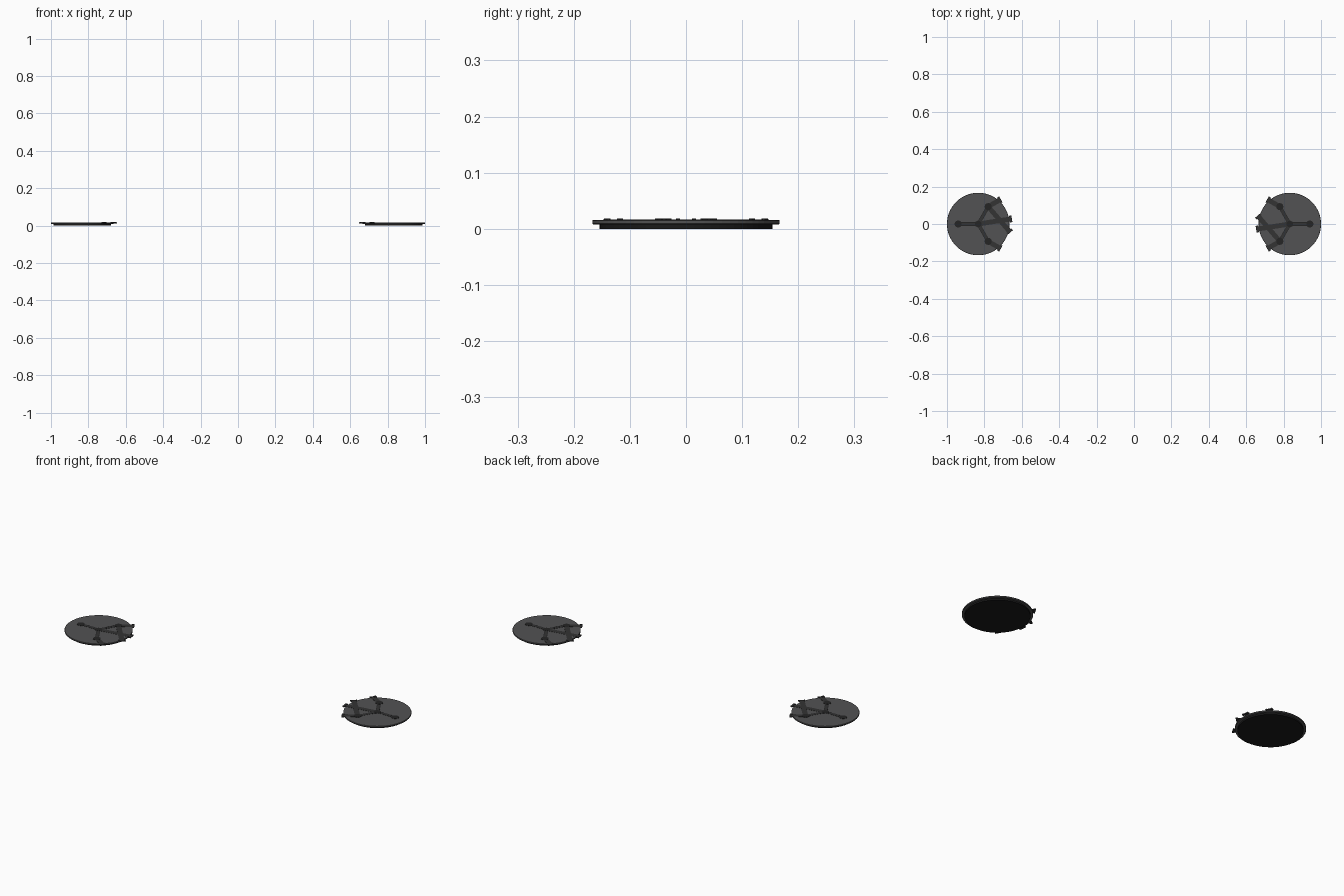
import bpy, bmesh
from math import pi, cos, sin, atan2, hypot
from mathutils import Matrix, Vector

if "Cube" in bpy.data.objects:
    bpy.data.objects.remove(bpy.data.objects["Cube"])

CX = 0.833


def mat(name, v):
    m = bpy.data.materials.new(name)
    m.diffuse_color = (v, v, v * 1.02, 1)
    m.use_nodes = True
    m.node_tree.nodes["Principled BSDF"].inputs["Base Color"].default_value = m.diffuse_color
    return m


GREY = mat("grey_plate", 0.085)
DARK = mat("dark_strap", 0.033)
BLACK = mat("black_rubber", 0.01)
KNOB = mat("dark_knob", 0.018)


def finish(name, bm, pose, material):
    bm.transform(pose)
    me = bpy.data.meshes.new(name)
    bm.to_mesh(me)
    bm.free()
    me.materials.append(material)
    ob = bpy.data.objects.new(name, me)
    bpy.context.collection.objects.link(ob)
    return ob


def disc(name, pose, x, y, r, z0, z1, material, n=64, bevel=0):
    bm = bmesh.new()
    bmesh.ops.create_cone(bm, cap_ends=True, segments=n, radius1=r, radius2=r, depth=z1 - z0,
                          matrix=Matrix.Translation((x, y, (z0 + z1) / 2)))
    if bevel:
        rim = [e for e in bm.edges if abs(e.verts[0].co.z - e.verts[1].co.z) < 1e-6]
        bmesh.ops.bevel(bm, geom=rim, offset=bevel, segments=1, affect='EDGES')
    finish(name, bm, pose, material)


def bar(name, pose, a, b, w, z0, z1, material, side=0):
    """Flat box from point a to point b, shifted sideways by side."""
    dx, dy = b[0] - a[0], b[1] - a[1]
    bm = bmesh.new()
    bmesh.ops.create_cube(bm, size=1)
    bm.transform(Matrix.Translation(((a[0] + b[0]) / 2, (a[1] + b[1]) / 2, (z0 + z1) / 2))
                 @ Matrix.Rotation(atan2(dy, dx), 4, 'Z')
                 @ Matrix.Translation((0, side, 0))
                 @ Matrix.Diagonal((hypot(dx, dy), w, z1 - z0, 1)))
    finish(name, bm, pose, material)


def pad(label, pose):
    # rubber foot and round plate
    disc(label + "_foot", pose, 0, 0, 0.154, 0, 0.009, BLACK)
    disc(label + "_plate", pose, 0, 0, 0.167, 0.008, 0.0155, GREY, bevel=0.001)

    # three-armed spider with knobs
    disc(label + "_hub", pose, 0, 0, 0.018, 0.0145, 0.0165, KNOB, 24)
    for i, ang in enumerate((pi, pi / 3, -pi / 3)):
        tip = (0.107 * cos(ang), 0.107 * sin(ang))
        bar(f"{label}_arm_{i}", pose, (0, 0), tip, 0.015, 0.0145, 0.0160, DARK)
        for s in (-1, 1):
            bar(f"{label}_arm_edge_{i}_{s}", pose, (0, 0), tip, 0.003, 0.0145, 0.0162, KNOB, s * 0.008)
        disc(f"{label}_knob_{i}", pose, *tip, 0.019, 0.0145, 0.0167, KNOB, 24)

    # straps that run out over the plate rim, each with a raised end clip
    straps = [((0.053, 0.093), (0.121, 0.132)), ((0.0, 0.0), (0.180, 0.028)),
              ((0.053, 0.093), (0.172, -0.045)), ((0.053, -0.093), (0.121, -0.132))]
    for i, (a, b) in enumerate(straps):
        bar(f"{label}_strap_{i}", pose, a, b, 0.026, 0.0135, 0.0163, DARK)
        d = (Vector(b) - Vector(a)).normalized()
        start = Vector(b) - d * 0.012
        bar(f"{label}_clip_{i}", pose, start, b, 0.036, 0.0125, 0.0168, DARK)
        for s in (-1, 1):
            bar(f"{label}_clip_lug_{i}_{s}", pose, start, b, 0.006, 0.0135, 0.0185, DARK, s * 0.013)


# the second pad is the first turned half a turn
pad("left", Matrix.Translation((-CX, 0, 0)))
pad("right", Matrix.Translation((CX, 0, 0)) @ Matrix.Rotation(pi, 4, 'Z'))
